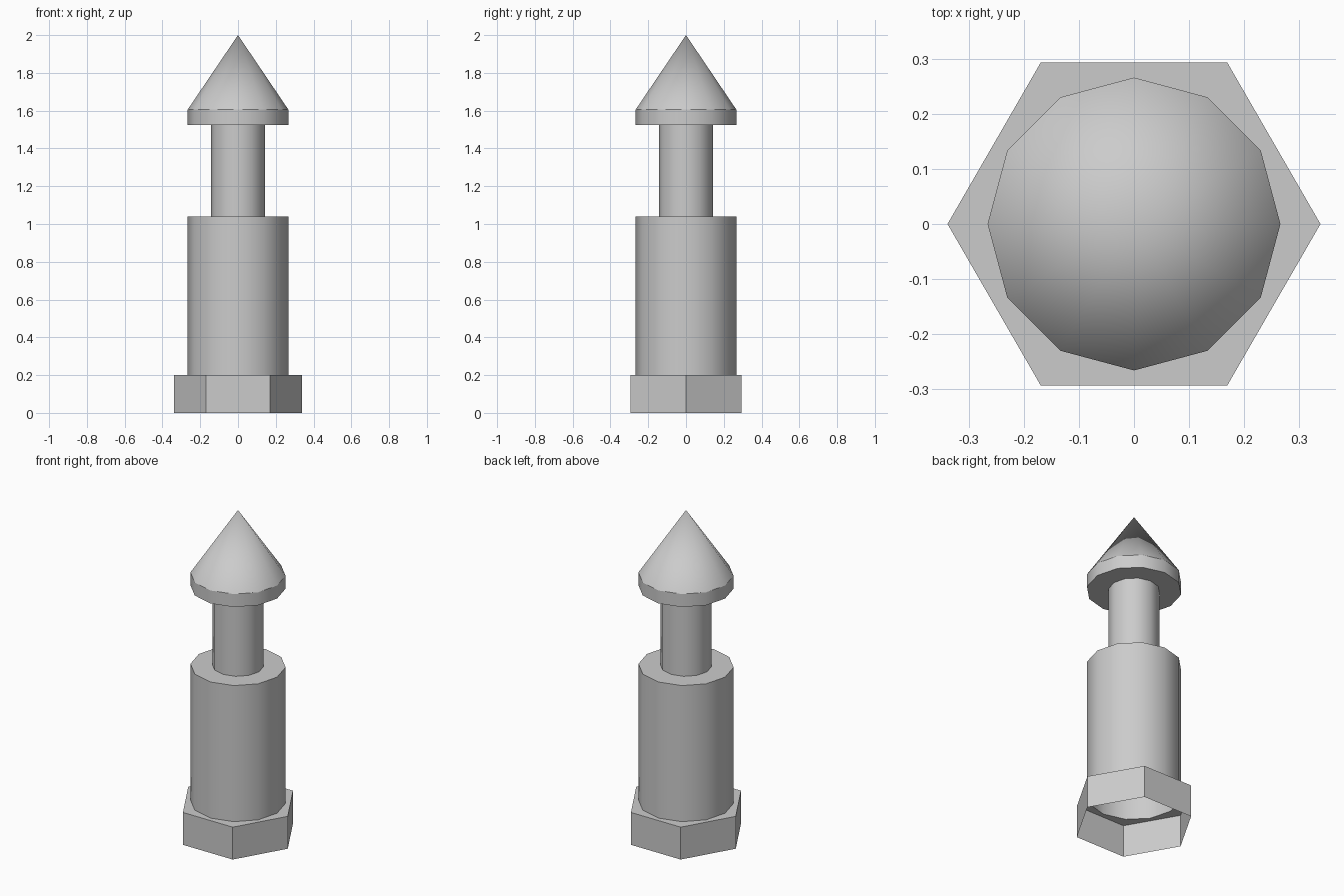
import bpy
import bmesh
from math import cos, sin, tau, radians

cube = bpy.data.objects.get("Cube")
if cube:
    bpy.data.objects.remove(cube, do_unlink=True)

# Plain grey finish
grey = bpy.data.materials.new("plain grey")
grey.use_nodes = True
colour = (0.6, 0.6, 0.6, 1)
grey.diffuse_color = colour
grey.node_tree.nodes["Principled BSDF"].inputs["Base Color"].default_value = colour

SIDES = 12
WIDE, NARROW, HEX = 0.267, 0.144, 0.34
BASE_TOP, BODY_TOP, HEAD_BOTTOM, CONE_BOTTOM, TIP = 0.2, 1.04, 1.525, 1.605, 2.0


def ring(bm, radius, z, sides):
    """Loop of vertices, or one repeated vertex for a point."""
    if radius == 0:
        return [bm.verts.new((0, 0, z))] * sides
    return [bm.verts.new((radius * cos(tau * i / sides), radius * sin(tau * i / sides), z))
            for i in range(sides)]


def shell(name, profile):
    """Open skin through rings of (radius, height, sides), outward normals."""
    bm = bmesh.new()
    rings = [ring(bm, *step) for step in profile]
    for low, high in zip(rings, rings[1:]):
        n, m = len(low), len(high)
        ratio = m // n
        for i in range(n):
            upper = [high[(i * ratio + j) % m] for j in range(ratio, -1, -1)]
            corners = [low[i], low[(i + 1) % n]] + upper
            bm.faces.new(list(dict.fromkeys(corners)))
    mesh = bpy.data.meshes.new(name)
    bm.to_mesh(mesh)
    bm.free()
    mesh.materials.append(grey)
    obj = bpy.data.objects.new(name, mesh)
    bpy.context.collection.objects.link(obj)
    bpy.ops.object.select_all(action='DESELECT')
    obj.select_set(True)
    bpy.context.view_layer.objects.active = obj
    bpy.ops.object.shade_smooth_by_angle(angle=radians(32))
    return obj


# Hexagonal foot, hollow and open underneath
shell("hex_base", [(HEX, 0, 6), (HEX, BASE_TOP, 6), (WIDE, BASE_TOP, SIDES)])

# Thick lower barrel with its shoulder
shell("body", [(WIDE, BASE_TOP, SIDES), (WIDE, BODY_TOP, SIDES), (NARROW, BODY_TOP, SIDES)])

# Slim neck
shell("neck", [(NARROW, BODY_TOP, SIDES), (NARROW, HEAD_BOTTOM, SIDES)])

# Collar and pointed tip
shell("pointed_head", [(NARROW, HEAD_BOTTOM, SIDES), (WIDE, HEAD_BOTTOM, SIDES),
                       (WIDE, CONE_BOTTOM, SIDES), (0, TIP, SIDES)])
